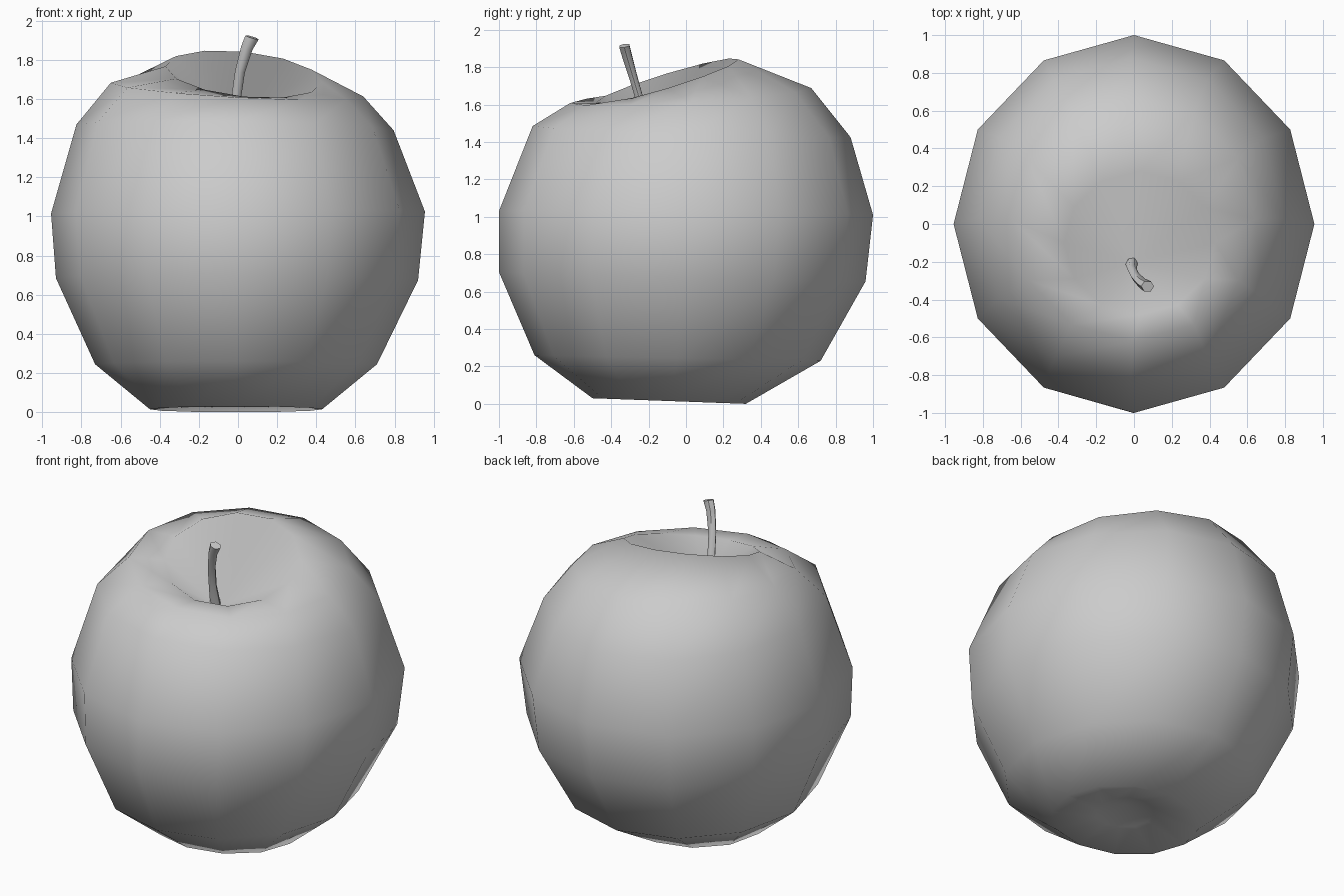
import bpy, bmesh
from math import sin, cos, pi

if "Cube" in bpy.data.objects:
    bpy.data.objects.remove(bpy.data.objects["Cube"])


def loft(name, rings, sides, start=None, end=None, smooth_angle=pi):
    """Skin rings (cx, cy, z, rx, ry, tilt_x, tilt_y); ends close to a point or a cap."""
    bm = bmesh.new()
    loops = []
    for cx, cy, z, rx, ry, tx, ty in rings:
        loops.append([bm.verts.new((cx + rx * cos(a), cy + ry * sin(a),
                                    z + tx * cos(a) + ty * sin(a)))
                      for a in (2 * pi * i / sides for i in range(sides))])
    for lo, hi in zip(loops, loops[1:]):
        for i in range(sides):
            j = (i + 1) % sides
            bm.faces.new((lo[i], lo[j], hi[j], hi[i]))
    for loop, tip in ((loops[0], start), (loops[-1], end)):
        if tip is None:
            bm.faces.new(loop)
        else:
            v = bm.verts.new(tip)
            for i in range(sides):
                bm.faces.new((loop[i], loop[(i + 1) % sides], v))
    bmesh.ops.recalc_face_normals(bm, faces=bm.faces)
    mesh = bpy.data.meshes.new(name)
    bm.to_mesh(mesh)
    bm.free()
    obj = bpy.data.objects.new(name, mesh)
    bpy.context.collection.objects.link(obj)
    bpy.context.view_layer.objects.active = obj
    obj.select_set(True)
    bpy.ops.object.shade_smooth_by_angle(angle=smooth_angle)
    obj.select_set(False)
    return obj


# Fruit: lopsided twelve-sided body with a shallow base pit and a deep top hollow
loft("apple_body", [
    (0.00, -0.08, 0.06, 0.17, 0.17, 0.00, 0.00),
    (-0.01, -0.09, 0.015, 0.44, 0.41, 0.00, -0.015),
    (-0.01, -0.045, 0.245, 0.72, 0.765, 0.00, -0.015),
    (-0.005, -0.02, 0.68, 0.925, 0.98, -0.005, -0.025),
    (0.00, 0.00, 1.02, 0.955, 1.00, 0.005, -0.01),
    (-0.015, 0.03, 1.455, 0.81, 0.85, -0.015, -0.03),
    (-0.005, 0.025, 1.648, 0.645, 0.645, -0.035, 0.04),
    (0.03, -0.10, 1.727, 0.40, 0.38, -0.04, 0.115),
], 12, start=(0.0, -0.08, 0.11), end=(0.0, -0.2, 1.46))

# Stem: thin bent stalk widening at its tip
loft("stem", [
    (-0.015, -0.20, 1.44, 0.035, 0.035, 0, 0),
    (-0.01, -0.24, 1.60, 0.025, 0.025, 0, 0),
    (0.01, -0.28, 1.74, 0.025, 0.025, -0.005, 0.003),
    (0.045, -0.315, 1.86, 0.029, 0.029, -0.009, 0.006),
    (0.072, -0.33, 1.915, 0.034, 0.031, -0.01, 0.005),
], 6, smooth_angle=pi / 3)
